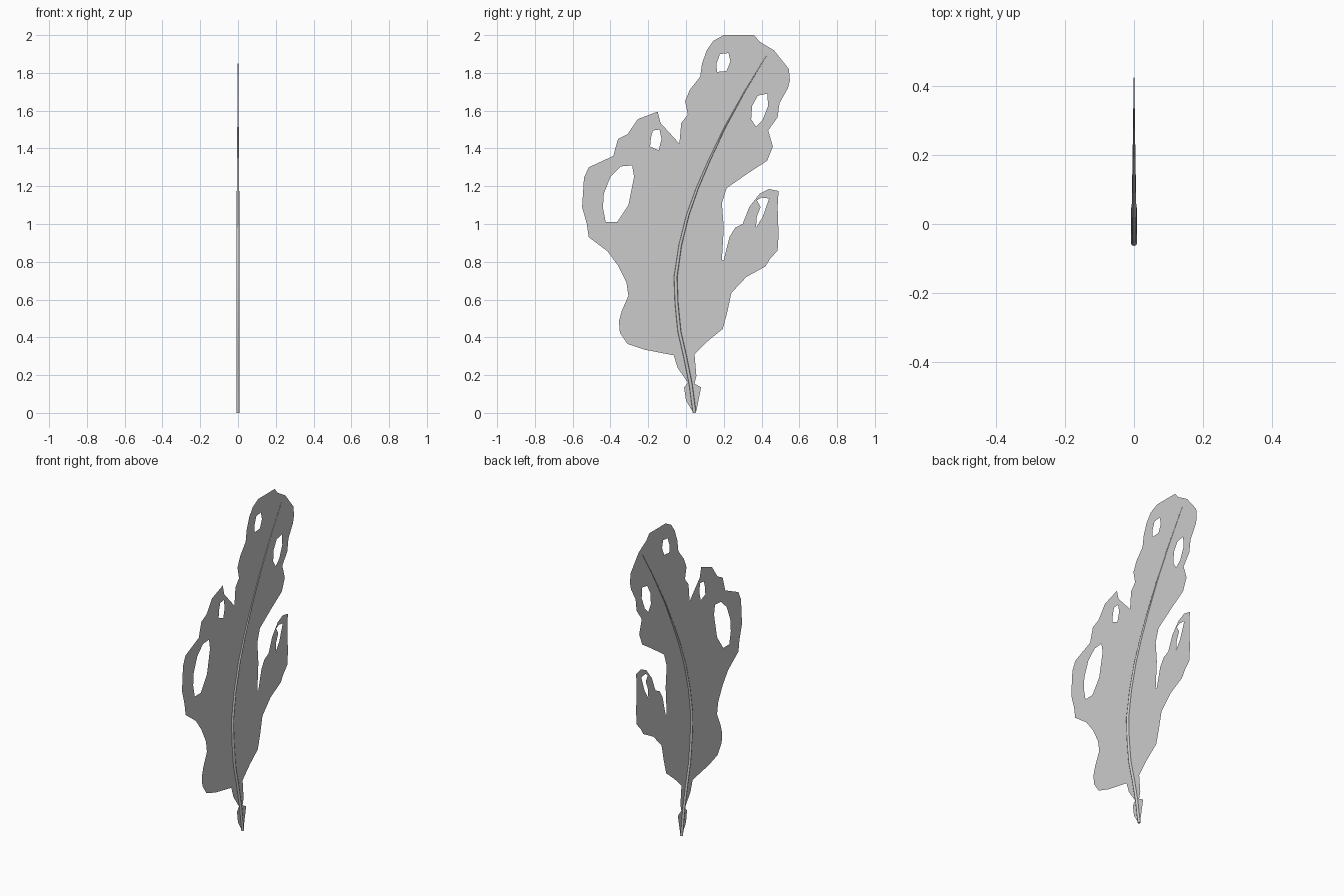
import bpy, bmesh

# Outline of the blade as (y, z), left edge going up from the base
left_edge = [(.04, 0), (.0, .065), (-.01, .135), (.01, .16), (-.045, .24), (-.065, .305),
             (-.22, .335), (-.31, .365), (-.35, .425), (-.355, .485), (-.34, .54), (-.305, .62),
             (-.315, .69), (-.36, .78), (-.415, .855), (-.515, .93), (-.525, 1.0), (-.55, 1.09),
             (-.54, 1.245), (-.515, 1.3), (-.385, 1.36), (-.36, 1.45), (-.31, 1.475),
             (-.255, 1.555), (-.15, 1.595), (-.135, 1.535), (-.035, 1.425), (-.025, 1.535),
             (.01, 1.58), (-.005, 1.65), (.02, 1.71), (.075, 1.78), (.085, 1.85), (.11, 1.92),
             (.145, 1.97), (.2, 2.0)]
# Right edge going down from the tip, round the side lobe, to the base
right_edge = [(.36, 2.0), (.39, 1.965), (.465, 1.92), (.545, 1.82), (.55, 1.76), (.54, 1.72),
              (.495, 1.64), (.485, 1.565), (.435, 1.495), (.46, 1.41), (.43, 1.335),
              (.33, 1.27), (.215, 1.19), (.19, 1.11), (.2, .98), (.19, .81), (.2, .81),
              (.23, .93), (.26, .98), (.3, 1.0), (.335, 1.09), (.39, 1.16), (.44, 1.185),
              (.49, 1.175), (.485, 1.09), (.49, .94), (.485, .86), (.445, .815), (.42, .775),
              (.32, .72), (.24, .635), (.22, .54), (.195, .445), (.115, .38), (.045, .31),
              (.055, .195), (.045, .155), (.08, .135), (.055, .01)]
holes = [
    [(-.345, 1.305), (-.285, 1.31), (-.275, 1.25), (-.305, 1.1), (-.365, 1.01), (-.425, 1.01),
     (-.44, 1.085), (-.435, 1.16), (-.4, 1.25)],
    [(-.175, 1.495), (-.14, 1.5), (-.13, 1.45), (-.145, 1.39), (-.19, 1.41), (-.185, 1.46)],
    [(.18, 1.9), (.225, 1.905), (.235, 1.86), (.215, 1.81), (.165, 1.805), (.16, 1.845)],
    [(.38, 1.68), (.43, 1.69), (.435, 1.625), (.405, 1.55), (.37, 1.515), (.345, 1.555),
     (.35, 1.625)],
    [(.375, 1.125), (.4, 1.14), (.44, 1.135), (.405, 1.035), (.37, .98), (.375, 1.04),
     (.395, 1.09)],
]

# Flat blade: outline and hole loops filled as one sheet on x = 0
bm = bmesh.new()
for loop in [left_edge + right_edge] + holes:
    vs = [bm.verts.new((0, y, z)) for y, z in loop]
    for a, b in zip(vs, vs[1:] + vs[:1]):
        bm.edges.new((a, b))
bmesh.ops.triangle_fill(bm, edges=bm.edges[:], use_beauty=True, normal=(1, 0, 0))
for f in bm.faces:
    f.normal_update()
    if f.normal.x < 0:
        f.normal_flip()
me = bpy.data.meshes.new("leaf_blade")
bm.to_mesh(me)
bm.free()
bpy.context.collection.objects.link(bpy.data.objects.new("leaf_blade", me))

# Midrib: curved tube thinning towards the tip, as (y, z, radius)
rib = [(.045, 0, .009), (.025, .15, .009), (-.005, .3, .009), (-.035, .43, .009),
       (-.05, .58, .009), (-.055, .72, .009), (-.03, .89, .008), (.01, 1.05, .0075),
       (.06, 1.19, .0065), (.12, 1.33, .0055), (.205, 1.51, .004), (.31, 1.7, .0025),
       (.425, 1.89, .001)]
cu = bpy.data.curves.new("midrib", 'CURVE')
cu.dimensions = '3D'
cu.bevel_depth = 1.0
cu.bevel_resolution = 2
cu.use_fill_caps = True
sp = cu.splines.new('POLY')
sp.points.add(len(rib) - 1)
for p, (y, z, r) in zip(sp.points, rib):
    p.co = (0, y, z, 1)
    p.radius = r
ob = bpy.data.objects.new("midrib", cu)
bpy.context.collection.objects.link(ob)
bpy.context.view_layer.objects.active = ob
ob.select_set(True)
bpy.ops.object.convert(target='MESH')
